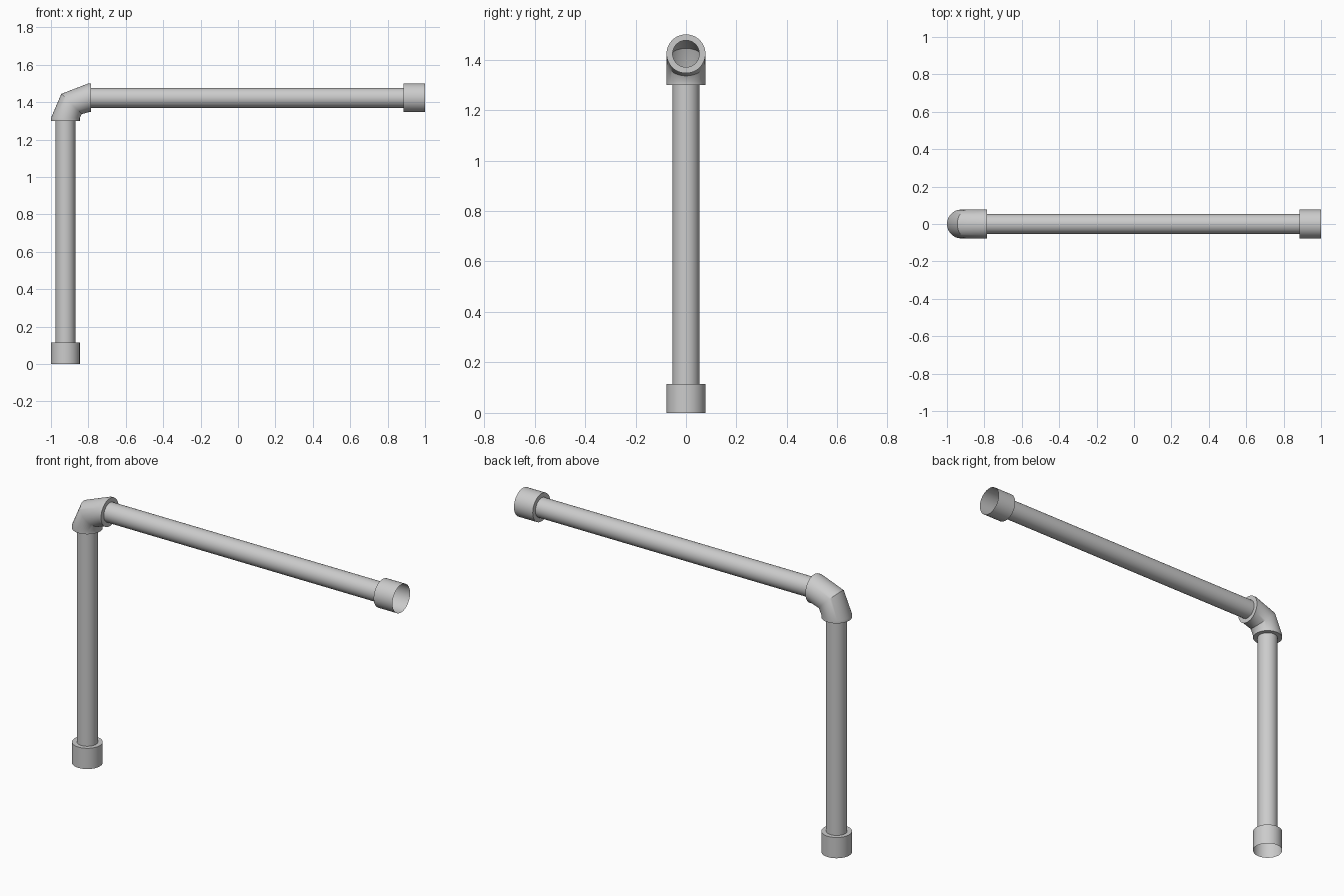
import bpy, bmesh
from math import pi
from mathutils import Vector, Matrix

if "Cube" in bpy.data.objects:
    bpy.data.objects.remove(bpy.data.objects["Cube"])

SIDES = 48
PIPE_R, COLLAR_R = 0.053, 0.077
PX, PZ = -0.923, 1.423          # axes of the upright and the crossbar


def sweep(name, rings):
    """Open shell through rings of (centre, tilt about y, radius)."""
    bm = bmesh.new()
    loops = []
    for centre, tilt, r in rings:
        m = Matrix.Rotation(tilt, 3, 'Y')
        loops.append([bm.verts.new(Vector(centre) + m @ (
            Matrix.Rotation(2 * pi * i / SIDES, 3, 'Z') @ Vector((r, 0, 0))))
            for i in range(SIDES)])
    for a, b in zip(loops, loops[1:]):
        for i in range(SIDES):
            j = (i + 1) % SIDES
            bm.faces.new((a[i], a[j], b[j], b[i]))
    mesh = bpy.data.meshes.new(name)
    bm.to_mesh(mesh)
    bm.free()
    obj = bpy.data.objects.new(name, mesh)
    bpy.context.collection.objects.link(obj)
    bpy.ops.object.select_all(action='DESELECT')
    obj.select_set(True)
    bpy.context.view_layer.objects.active = obj
    bpy.ops.object.shade_smooth_by_angle(angle=pi / 6)
    return obj


def up(z, r):
    return ((PX, 0, z), 0, r)


def along(x, r):
    return ((x, 0, PZ), pi / 2, r)


# straight pipes, open at both ends
sweep("upright_pipe", [up(0.115, PIPE_R), up(1.30, PIPE_R)])
sweep("cross_pipe", [along(-0.785, PIPE_R), along(0.885, PIPE_R)])

# end sockets: open mouth, flat shoulder around the pipe
sweep("bottom_socket", [up(0, COLLAR_R), up(0.115, COLLAR_R), up(0.115, PIPE_R)])
sweep("end_socket", [along(0.885, PIPE_R), along(0.885, COLLAR_R), along(1.0, COLLAR_R)])

# mitred elbow with a shoulder at each end
sweep("elbow", [up(1.30, PIPE_R), up(1.30, COLLAR_R), up(1.315, COLLAR_R),
                ((-0.89, 0, 1.39), pi / 4, COLLAR_R),
                along(-0.80, COLLAR_R), along(-0.785, COLLAR_R), along(-0.785, PIPE_R)])
